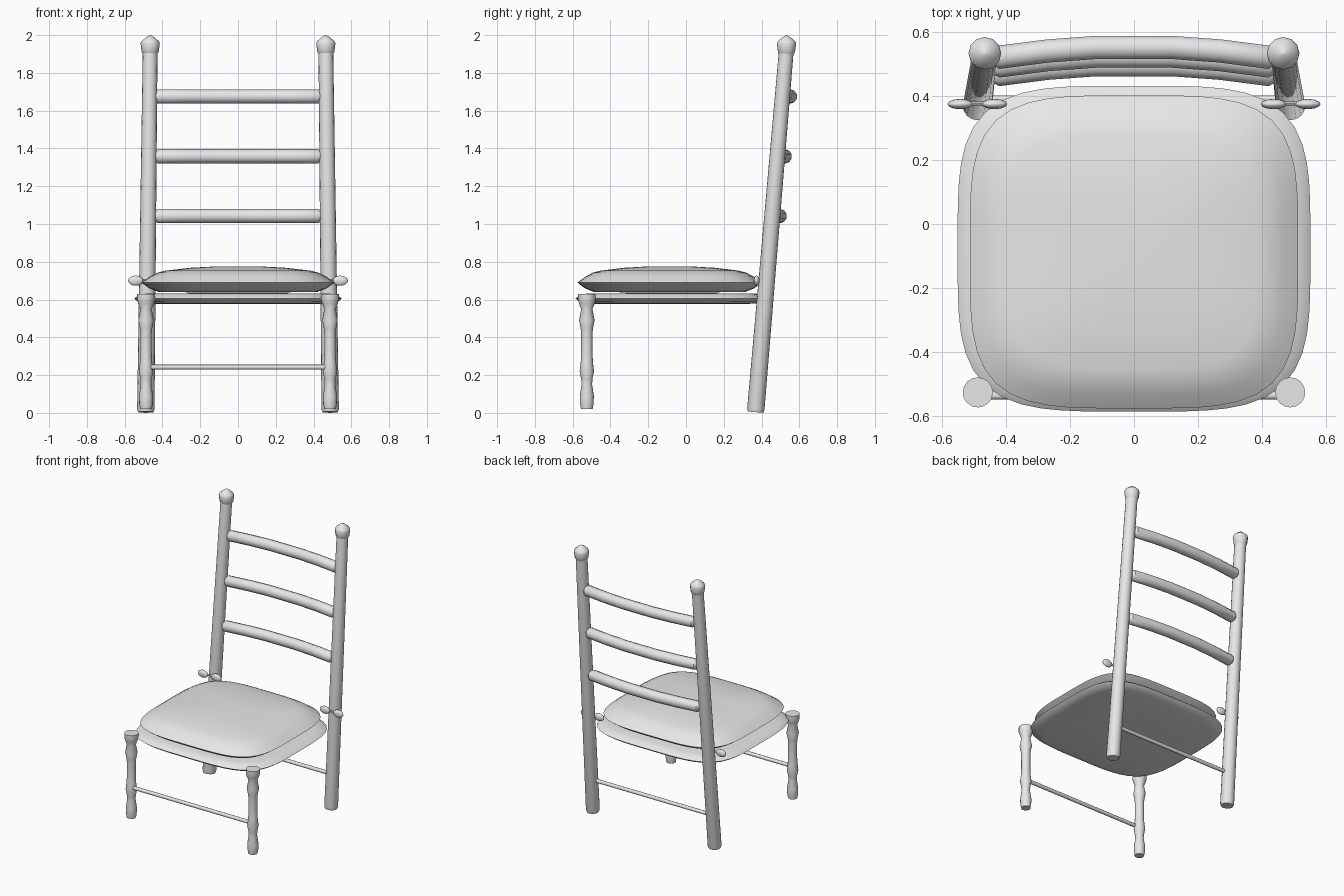
import bpy, bmesh, math
from mathutils import Vector

if "Cube" in bpy.data.objects:
    bpy.data.objects.remove(bpy.data.objects["Cube"])

wood = bpy.data.materials.new("light grey")
wood.diffuse_color = (0.8, 0.8, 0.8, 1)
wood.use_nodes = True
wood.node_tree.nodes["Principled BSDF"].inputs["Base Color"].default_value = wood.diffuse_color


def finish(name, rings, angle=40):
    """Skin a list of closed rings into a capped, smooth-shaded object."""
    bm = bmesh.new()
    loops = [[bm.verts.new(p) for p in ring] for ring in rings]
    n = len(loops[0])
    for a, b in zip(loops, loops[1:]):
        for i in range(n):
            j = (i + 1) % n
            bm.faces.new((a[i], a[j], b[j], b[i]))
    bm.faces.new(loops[0][::-1])
    bm.faces.new(loops[-1])
    bmesh.ops.recalc_face_normals(bm, faces=bm.faces)
    mesh = bpy.data.meshes.new(name)
    bm.to_mesh(mesh)
    bm.free()
    ob = bpy.data.objects.new(name, mesh)
    bpy.context.collection.objects.link(ob)
    mesh.materials.append(wood)
    bpy.ops.object.select_all(action='DESELECT')
    bpy.context.view_layer.objects.active = ob
    ob.select_set(True)
    bpy.ops.object.shade_smooth_by_angle(angle=math.radians(angle))
    return ob


def turned(name, x, y, profile, sides=16, angle=40):
    """Vertical turned part from (radius, z) pairs."""
    return finish(name, [[(x + r * math.cos(2 * math.pi * i / sides),
                           y + r * math.sin(2 * math.pi * i / sides), z)
                          for i in range(sides)] for r, z in profile], angle)


def rod(name, path, radii, sides=12):
    """Round bar swept along a path with a radius at each point."""
    pts = [Vector(p) for p in path]
    rings = []
    for k, p in enumerate(pts):
        t = (pts[min(k + 1, len(pts) - 1)] - pts[max(k - 1, 0)]).normalized()
        u = t.cross(Vector((0, 1, 0))).normalized()
        v = t.cross(u)
        rings.append([p + radii[k] * (math.cos(2 * math.pi * i / sides) * u +
                                      math.sin(2 * math.pi * i / sides) * v)
                      for i in range(sides)])
    return finish(name, rings)


def pad(name, cy, hx, hy, profile, sides=64, power=4):
    """Rounded-square pad from (scale, z) pairs."""
    rings = []
    for s, z in profile:
        ring = []
        for i in range(sides):
            a = 2 * math.pi * i / sides
            c, d = math.cos(a), math.sin(a)
            k = s / (abs(c) ** power + abs(d) ** power) ** (1 / power)
            ring.append((hx * k * c, cy + hy * k * d, z))
        rings.append(ring)
    return finish(name, rings, 30)


def post_y(z):
    return 0.368 + 0.085 * z


# Seat base and cushion
pad("seat_base", -0.077, 0.55, 0.508,
    [(0.3, 0.576), (0.88, 0.578), (0.96, 0.588), (1.0, 0.605),
     (0.96, 0.622), (0.88, 0.632), (0.3, 0.634)])
pad("cushion", -0.087, 0.512, 0.488,
    [(0.4, 0.638), (0.82, 0.64), (0.92, 0.66), (1.0, 0.69), (0.91, 0.722),
     (0.83, 0.743), (0.75, 0.753), (0.5, 0.768), (0.25, 0.775), (0.05, 0.776)])

# Turned front leg profile
leg = [(0.031, 0.02), (0.036, 0.05), (0.037, 0.09), (0.028, 0.15), (0.030, 0.18),
       (0.038, 0.22), (0.032, 0.27), (0.030, 0.32), (0.030, 0.42), (0.033, 0.45),
       (0.041, 0.49), (0.030, 0.55), (0.042, 0.58), (0.047, 0.60), (0.047, 0.63)]

for side, s in (("left", -1), ("right", 1)):
    turned(side + "_front_leg", s * 0.487, -0.525, leg)
    # Leaning back post and its finial
    rod(side + "_back_post",
        [(s * 0.488, post_y(0.004), 0.004), (s * 0.488, post_y(0.02), 0.02),
         (s * 0.465, post_y(1.93), 1.93)], [0.041, 0.046, 0.039], 16)
    turned(side + "_finial", s * 0.465, 0.532,
           [(0.036, 1.895), (0.045, 1.91), (0.051, 1.955), (0.046, 1.968),
            (0.022, 1.988), (0.004, 2.0)], 12, 50)
    # Cushion ties: a pair of flattened lobes in front of each post
    for label, x in (("outer", 0.542), ("inner", 0.435)):
        bpy.ops.mesh.primitive_uv_sphere_add(segments=12, ring_count=8, radius=1,
                                             location=(s * x, 0.374, 0.70))
        ob = bpy.context.object
        ob.name = side + "_" + label + "_tie"
        ob.scale = (0.04, 0.016, 0.027)
        ob.data.materials.append(wood)
        bpy.ops.object.shade_smooth()
    # Knot joining the lobes
    rod(side + "_tie_knot", [(s * 0.435, 0.376, 0.70), (s * 0.542, 0.376, 0.70)],
        [0.006, 0.006], 8)

# Curved back rails
for name, z in (("lower_rail", 1.042), ("middle_rail", 1.358), ("upper_rail", 1.675)):
    y = post_y(z)
    bow = [(-0.455, 0.003), (-0.425, 0.009), (-0.27, 0.029), (-0.12, 0.04),
           (0.12, 0.04), (0.27, 0.029), (0.425, 0.009), (0.455, 0.003)]
    rod(name, [(x, y + d, z) for x, d in bow], [0.012] + [0.038] * 6 + [0.012], 10)

# Thin stretchers
for name, y in (("front_stretcher", -0.535), ("back_stretcher", post_y(0.24))):
    rod(name, [(-0.475, y, 0.242), (0.475, y, 0.242)], [0.013, 0.013], 10)
